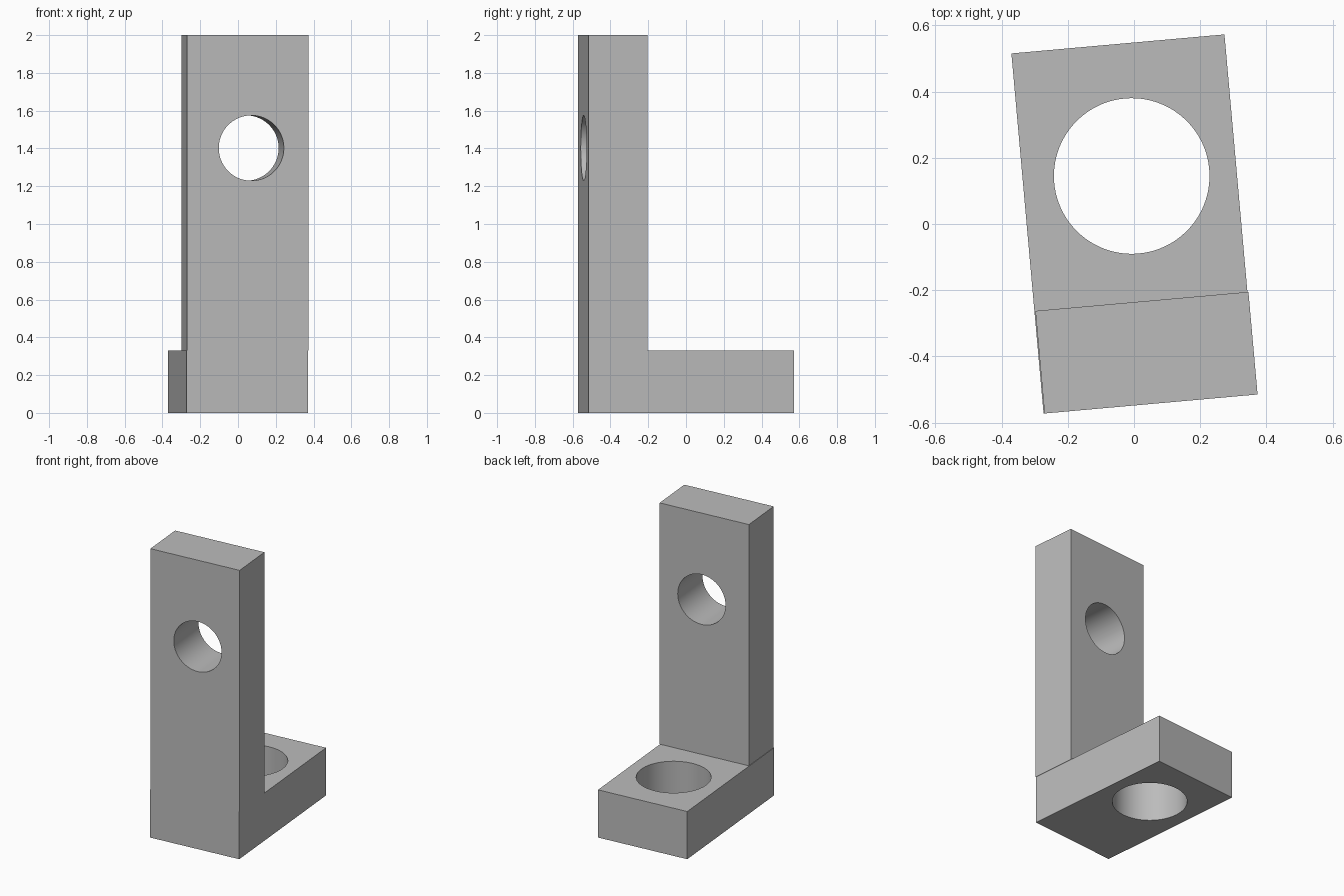
import bpy
import math
from mathutils import Matrix

if "Cube" in bpy.data.objects:
    bpy.data.objects.remove(bpy.data.objects["Cube"], do_unlink=True)

# Bracket dimensions, in its own axes before the small turn about z
WIDTH, LENGTH, HEIGHT = 0.646, 1.092, 2.0
BASE_H, WALL = 0.33, 0.311
TURN = Matrix.Rotation(math.radians(5.1), 4, "Z")

grey = bpy.data.materials.new("plain grey")
grey.use_nodes = True
colour = (0.5, 0.5, 0.5, 1)
grey.diffuse_color = colour
grey.node_tree.nodes["Principled BSDF"].inputs["Base Color"].default_value = colour


def block(name, size, centre):
    bpy.ops.mesh.primitive_cube_add(size=1)
    obj = bpy.context.object
    obj.name = name
    obj.data.transform(Matrix.Translation(centre) @ Matrix.Diagonal((*size, 1)))
    obj.data.materials.append(grey)
    return obj


def drill(obj, radius, centre, tilt=0):
    """Cut a round hole straight through a block."""
    bpy.ops.mesh.primitive_cylinder_add(vertices=96, radius=radius, depth=1)
    cutter = bpy.context.object
    cutter.hide_render = True
    cutter.data.transform(Matrix.Translation(centre) @ Matrix.Rotation(tilt, 4, "X"))
    cutter.data.materials.append(grey)
    mod = obj.modifiers.new("hole", "BOOLEAN")
    mod.operation = "DIFFERENCE"
    mod.solver = "EXACT"
    mod.object = cutter
    bpy.ops.object.select_all(action="DESELECT")
    bpy.context.view_layer.objects.active = obj
    obj.select_set(True)
    bpy.ops.object.modifier_apply(modifier=mod.name)
    bpy.data.objects.remove(cutter, do_unlink=True)
    bpy.ops.object.shade_smooth_by_angle(angle=math.radians(30))
    obj.data.transform(TURN)


# Foot plate with the large vertical hole
base = block("base_plate", (WIDTH, LENGTH, BASE_H), (0, 0, BASE_H / 2))
drill(base, 0.235, (0.006, 0.145, BASE_H / 2))

# Upright plate with the smaller hole through its thickness
wall_y = (WALL - LENGTH) / 2
upright = block("upright_plate", (WIDTH, WALL, HEIGHT - BASE_H),
                (0.003, wall_y, (HEIGHT + BASE_H) / 2))
drill(upright, 0.173, (0.022, wall_y, 1.402), math.pi / 2)
